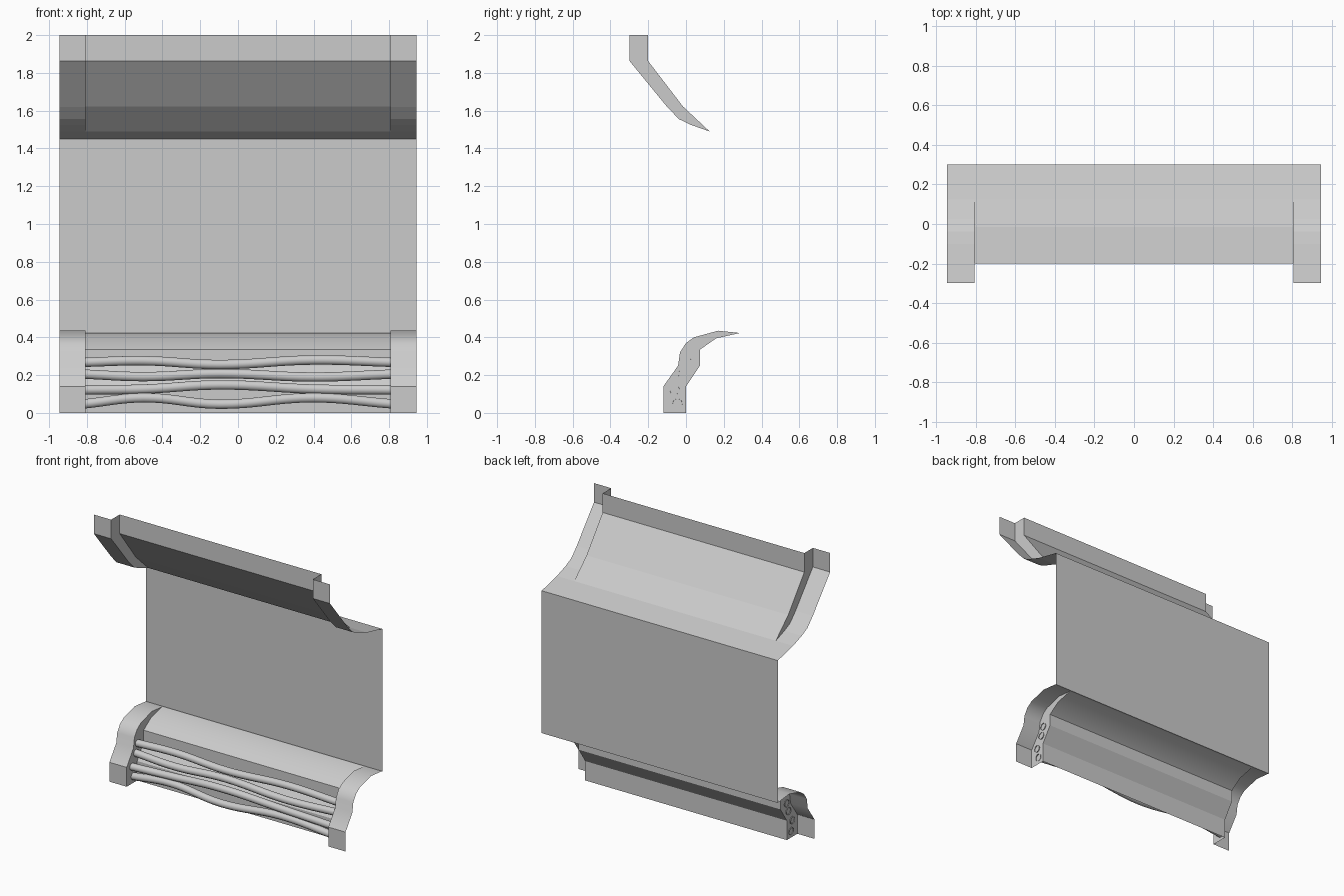
import bpy, bmesh

if "Cube" in bpy.data.objects:
    bpy.data.objects.remove(bpy.data.objects["Cube"])

W, I = 0.945, 0.807   # half widths: whole panel, recessed middle

# Profiles as (y, z)
TOP_OUT = [(-.298, 2), (-.298, 1.862), (-.1, 1.62), (-.037, 1.555), (.026, 1.525), (.125, 1.49)]
TOP_IN = [(-.2, 2), (-.2, 1.862), (-.016, 1.622), (.125, 1.49)]
LOW_OUT = [(-.12, 0), (-.12, .14), (-.042, .25), (-.032, .32), (0, .37),
           (.042, .4), (.17, .435), (.286, .423)]
LOW_IN = [(0, 0), (0, .14), (.074, .25), (.074, .335), (.16, .395), (.286, .423)]
WALL = [(.286, .423), (.3, .42), (.3, 1.45)]
TOP_LIP = [(.3, 1.45), (.125, 1.49)]


def strip(bm, profile, x0, x1, flip=False):
    a = [bm.verts.new((x0, y, z)) for y, z in profile]
    b = [bm.verts.new((x1, y, z)) for y, z in profile]
    for i in range(len(profile) - 1):
        f = bm.faces.new((a[i], b[i], b[i + 1], a[i + 1]))
        if flip:
            f.normal_flip()


def cheek(bm, outer, inner, x, flip):
    f = bm.faces.new([bm.verts.new((x, y, z)) for y, z in outer + inner[-2::-1]])
    if flip:
        f.normal_flip()


def finish(bm, name):
    bmesh.ops.remove_doubles(bm, verts=bm.verts, dist=.0005)
    me = bpy.data.meshes.new(name)
    bm.to_mesh(me)
    bm.free()
    ob = bpy.data.objects.new(name, me)
    bpy.context.collection.objects.link(ob)
    return ob


def smooth(ob, angle=0.5):
    bpy.ops.object.select_all(action='DESELECT')
    ob.select_set(True)
    bpy.context.view_layer.objects.active = ob
    bpy.ops.object.shade_smooth_by_angle(angle=angle)


# Stepped trim: end strips, recessed middle and side cheeks
def trim(name, outer, inner, flip):
    bm = bmesh.new()
    strip(bm, outer, -W, -I, flip)
    strip(bm, outer, I, W, flip)
    strip(bm, inner, -I, I, flip)
    for x in (-I, I):
        cheek(bm, outer, inner, x, (x > 0) != flip)
    return finish(bm, name)


trim("upper_cornice", TOP_OUT, TOP_IN, True)
smooth(trim("lower_skirting", LOW_OUT, LOW_IN, False))

# Flat wall panel and the lip joining it to the cornice
bm = bmesh.new()
strip(bm, WALL, -W, W)
strip(bm, TOP_LIP, -W, W)
finish(bm, "wall_panel")

# Wavy cables: (y, z) at evenly chosen x stations
XS = (-.812, -.5, -.1, .4, .812)
CABLES = [
    [(-.045, .048), (-.05, .08), (-.055, .046), (-.05, .08), (-.045, .048)],
    [(-.06, .122), (-.04, .126), (-.045, .148), (-.04, .126), (-.06, .122)],
    [(-.015, .205), (-.02, .192), (-.01, .208), (-.02, .19), (-.015, .205)],
    [(.005, .268), (.01, .276), (.01, .256), (.01, .28), (.005, .268)],
]
for n, pts in enumerate(CABLES):
    cu = bpy.data.curves.new(f"cable_{n + 1}", 'CURVE')
    cu.dimensions = '3D'
    cu.bevel_depth = .026
    cu.bevel_resolution = 3
    cu.resolution_u = 8
    sp = cu.splines.new('BEZIER')
    sp.bezier_points.add(len(pts) - 1)
    for bp, x, (y, z) in zip(sp.bezier_points, XS, pts):
        bp.co = (x, y, z)
        bp.handle_left_type = bp.handle_right_type = 'AUTO'
    ob = bpy.data.objects.new(f"cable_{n + 1}", cu)
    bpy.context.collection.objects.link(ob)
